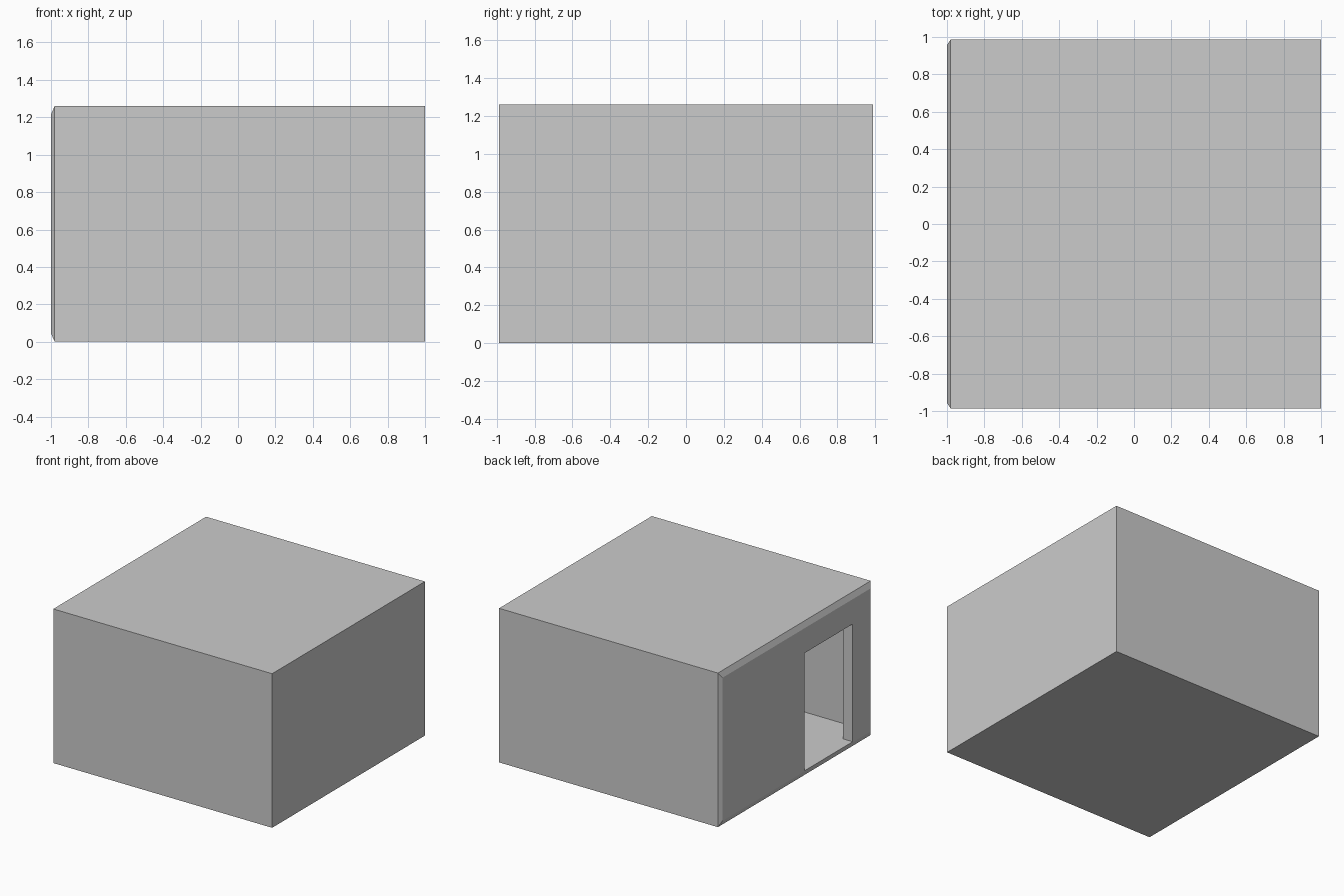
import bpy, bmesh

if "Cube" in bpy.data.objects:
    bpy.data.objects.remove(bpy.data.objects["Cube"])

W, H = 0.987, 1.26          # half depth in y, full height
DOOR = (-0.725, -0.10, 0.05, 1.012)   # y0, y1, z0, z1


def mesh_object(name, bm):
    me = bpy.data.meshes.new(name)
    bmesh.ops.recalc_face_normals(bm, faces=bm.faces)
    bm.to_mesh(me)
    bm.free()
    ob = bpy.data.objects.new(name, me)
    bpy.context.collection.objects.link(ob)
    return ob


def lofted(name, sections):
    """Join rectangular sections (x, y0, y1, z0, z1) along x into a closed solid."""
    bm = bmesh.new()
    rings = [[bm.verts.new(p) for p in
              ((x, y0, z0), (x, y1, z0), (x, y1, z1), (x, y0, z1))]
             for x, y0, y1, z0, z1 in sections]
    for a, b in zip(rings, rings[1:]):
        for i in range(4):
            j = (i + 1) % 4
            bm.faces.new((a[i], a[j], b[j], b[i]))
    bm.faces.new(rings[0])
    bm.faces.new(rings[-1])
    return mesh_object(name, bm)


def cut(target, cutter):
    cutter.hide_render = True
    cutter.hide_set(True)
    mod = target.modifiers.new(cutter.name, 'BOOLEAN')
    mod.operation = 'DIFFERENCE'
    mod.solver = 'EXACT'
    mod.object = cutter


# Outer block, chamfered around the left (doorway) wall
room = lofted("room_shell", [
    (-1.0, -W + 0.03, W - 0.03, 0.045, H - 0.045),
    (-0.98, -W, W, 0, H),
    (1.0, -W, W, 0, H)])

# Hollow interior joined to the doorway in one stepped cutter
bm = bmesh.new()
y0, y1, z0, z1 = DOOR
cut(room, lofted("interior_cutter", [
    (-0.913, -0.947, 0.947, z0, H - 0.045),
    (0.955, -0.947, 0.947, z0, H - 0.045)]))
bm.free()

# Doorway through the left wall
cut(room, lofted("doorway_cutter", [
    (-1.1, y0, y1, z0, z1),
    (-0.8, y0, y1, z0, z1)]))
